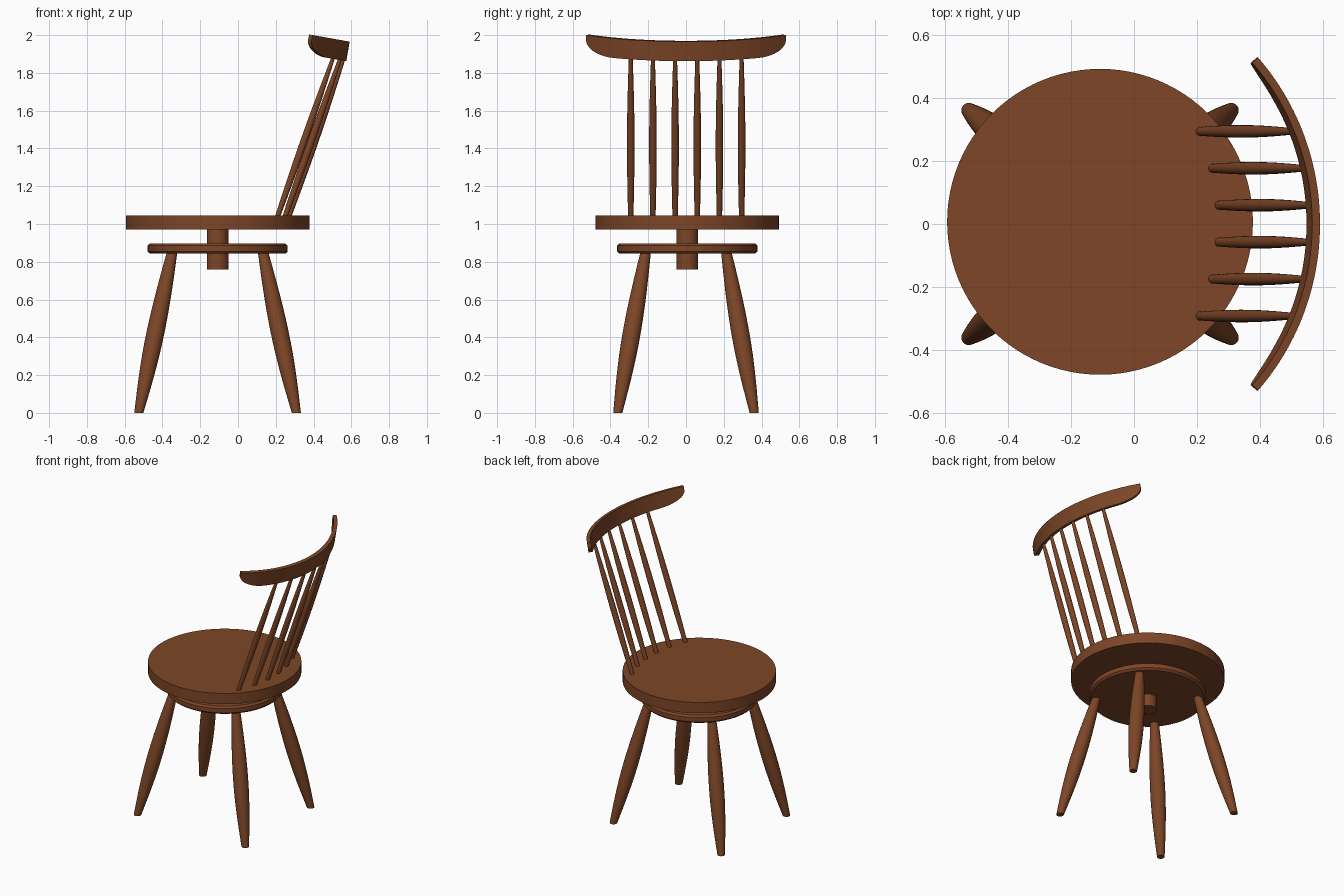
import bpy, bmesh, math
from mathutils import Vector

if "Cube" in bpy.data.objects:
    bpy.data.objects.remove(bpy.data.objects["Cube"])

wood = bpy.data.materials.new("brown wood")
wood.diffuse_color = (0.205, 0.061, 0.02, 1)
wood.use_nodes = True
wood.node_tree.nodes["Principled BSDF"].inputs["Base Color"].default_value = wood.diffuse_color
CX, CY = -0.108, 0.007      # centre of the seat


def finish(name, bm, angle=40):
    bmesh.ops.recalc_face_normals(bm, faces=bm.faces[:])
    me = bpy.data.meshes.new(name)
    bm.to_mesh(me)
    bm.free()
    me.materials.append(wood)
    ob = bpy.data.objects.new(name, me)
    bpy.context.collection.objects.link(ob)
    bpy.ops.object.select_all(action='DESELECT')
    ob.select_set(True)
    bpy.context.view_layer.objects.active = ob
    bpy.ops.object.shade_smooth_by_angle(angle=math.radians(angle))
    return ob


def turned(name, a, b, profile, n=32):
    """Stack of horizontal rings from a to b; profile = (fraction, radius)."""
    bm = bmesh.new()
    rings = []
    for t, r in profile:
        c = a.lerp(b, t)
        rings.append([bm.verts.new(c + Vector((r * math.cos(k * math.tau / n),
                                               r * math.sin(k * math.tau / n), 0)))
                      for k in range(n)])
    for p, q in zip(rings, rings[1:]):
        for k in range(n):
            bm.faces.new((p[k], p[(k + 1) % n], q[(k + 1) % n], q[k]))
    bm.faces.new(rings[0])
    bm.faces.new(rings[-1])
    return finish(name, bm)


def swell(r0, rm, r1, peak, steps=14):
    """Smooth radius from r0 up to rm at peak and down to r1."""
    out = []
    for i in range(steps + 1):
        t = i / steps
        u = t / peak if t < peak else (1 - t) / (1 - peak)
        e = r0 if t < peak else r1
        out.append((t, e + (rm - e) * math.sin(u * math.pi / 2)))
    return out


def disc(name, r, z0, z1, bevel=0.0):
    prof = [(0, r), (1, r)]
    if bevel:
        f = bevel / (z1 - z0)
        prof = [(0, r - bevel), (f, r), (1 - f, r), (1, r - bevel)]
    return turned(name, Vector((CX, CY, z0)), Vector((CX, CY, z1)), prof, 96)


# seat, support plate and swivel post
disc("seat", 0.486, 0.97, 1.045)
disc("support_plate", 0.371, 0.843, 0.897, 0.012)
disc("swivel_post", 0.057, 0.76, 0.98)

# four splayed legs
for sx, xn in ((-1, "left"), (1, "right")):
    for sy, yn in ((-1, "front"), (1, "back")):
        foot = Vector((CX + sx * 0.417, sy * 0.361, 0))
        top = Vector((CX + sx * 0.239, sy * 0.212, 0.86))
        turned(f"{yn}_{xn}_leg", foot, top, swell(0.024, 0.048, 0.027, 0.48))

# back rail: tilted arc with rounded lower corners at both ends
R, T, H, TILT, PHI = 0.80, 0.025, 0.105, 0.175, 0.722


def rail_point(phi, r, h):
    dx = r * math.cos(phi) - R
    return Vector((0.573 + dx * math.cos(TILT) + h * math.sin(TILT),
                   r * math.sin(phi),
                   1.862 - dx * math.sin(TILT) + h * math.cos(TILT)))


bm = bmesh.new()
sections = []
N = 72
for i in range(N + 1):
    phi = PHI * math.sin((i / N - 0.5) * math.pi)   # denser near the ends
    u = max(0, (abs(phi) - 0.50) / (PHI - 0.50))
    low = 0.078 * (1 - math.sqrt(max(0, 1 - u * u)))
    sections.append([bm.verts.new(rail_point(phi, r, h)) for r, h in
                     ((R, low), (R, H), (R - T, H), (R - T, low))])
for p, q in zip(sections, sections[1:]):
    for k in range(4):
        bm.faces.new((p[k], p[(k + 1) % 4], q[(k + 1) % 4], q[k]))
bm.faces.new(sections[0])
bm.faces.new(sections[-1])
finish("back_rail", bm)

# six back spindles running from the seat into the rail
for i in range(6):
    y = (i - 2.5) * 0.1174
    base = Vector((0.270 - 0.72 * y * y, y + 0.001, 1.035))
    top = rail_point(math.asin(y / (R - T / 2)), R - T / 2, 0.02)
    top.y = base.y
    turned(f"back_spindle_{i + 1}", base, top, swell(0.014, 0.020, 0.010, 0.45), 20)
